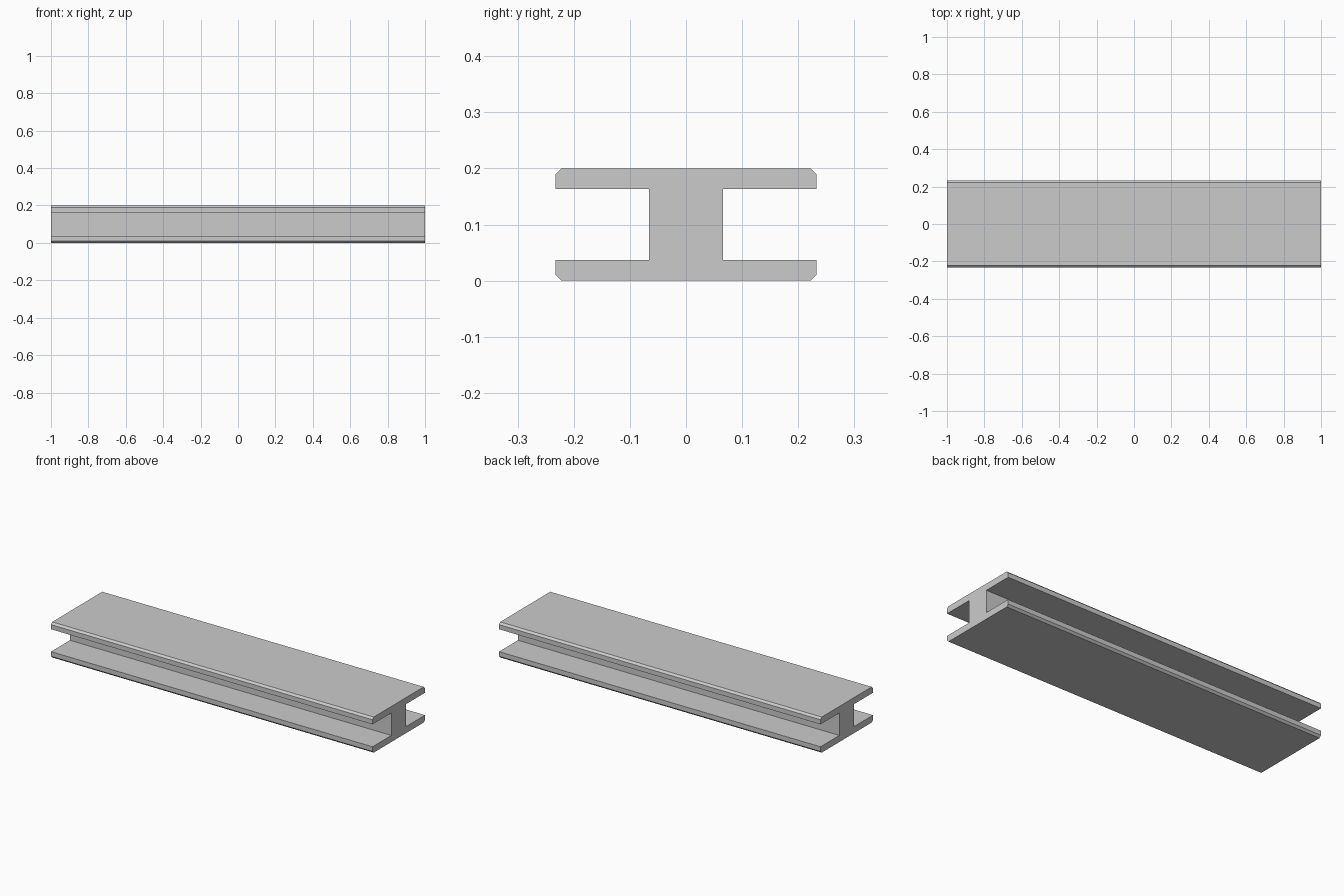
import bpy, bmesh

if "Cube" in bpy.data.objects:
    bpy.data.objects.remove(bpy.data.objects["Cube"])

LENGTH, HEIGHT = 2.0, 0.2
HALF_W, WEB, FLANGE, CHAMFER = 0.233, 0.066, 0.037, 0.011

# Quarter of the I-section, from top centre to mid-web (y, z from centre)
h = HEIGHT / 2
quarter = [(HALF_W - CHAMFER, h), (HALF_W, h - CHAMFER),
           (HALF_W, h - FLANGE), (WEB, h - FLANGE)]

# Mirror the quarter into the full closed outline
right = quarter + [(y, -z) for y, z in reversed(quarter)]
outline = right + [(-y, z) for y, z in reversed(right)]

# Extrude the section along x
bm = bmesh.new()
face = bm.faces.new([bm.verts.new((-LENGTH / 2, y, z + h)) for y, z in outline])
ext = bmesh.ops.extrude_face_region(bm, geom=[face], use_keep_orig=True)
bmesh.ops.translate(bm, vec=(LENGTH, 0, 0),
                    verts=[g for g in ext["geom"] if isinstance(g, bmesh.types.BMVert)])
bmesh.ops.recalc_face_normals(bm, faces=bm.faces)

mesh = bpy.data.meshes.new("i_beam")
bm.to_mesh(mesh)
bm.free()
beam = bpy.data.objects.new("i_beam", mesh)
bpy.context.collection.objects.link(beam)
